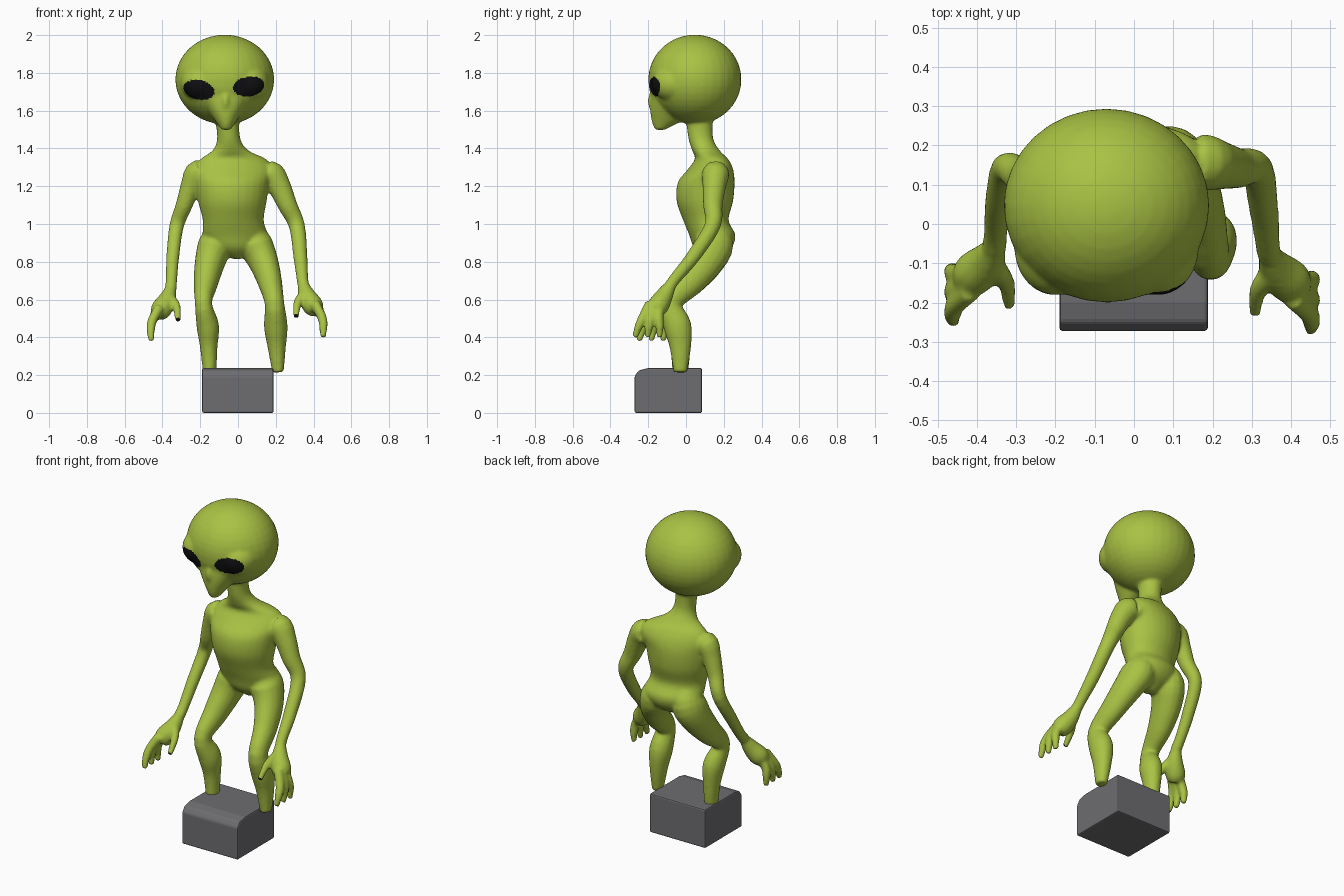
import bpy, bmesh, math
from mathutils import Vector, Matrix

cube = bpy.data.objects.get("Cube")
if cube:
    bpy.data.objects.remove(cube, do_unlink=True)


def material(name, color):
    m = bpy.data.materials.new(name)
    m.use_nodes = True
    m.diffuse_color = (*color, 1)
    bsdf = m.node_tree.nodes["Principled BSDF"]
    bsdf.inputs["Base Color"].default_value = (*color, 1)
    bsdf.inputs["Roughness"].default_value = 0.7
    return m


green = material("lime_skin", (0.40, 0.54, 0.057))
black = material("eye_black", (0.005, 0.005, 0.006))
gray = material("block_gray", (0.155, 0.155, 0.165))


def link(name, mesh):
    ob = bpy.data.objects.new(name, mesh)
    bpy.context.collection.objects.link(ob)
    return ob


def spline(stops, steps=4):
    """Smooth curve through stops, easing position and radii together."""
    s = [Vector(p) for p in stops]
    out = []
    for i in range(len(s) - 1):
        a, b, c, d = s[max(i - 1, 0)], s[i], s[i + 1], s[min(i + 2, len(s) - 1)]
        for k in range(steps):
            t = k / steps
            out.append(0.5 * (2 * b + (c - a) * t + (2 * a - 5 * b + 4 * c - d) * t ** 2
                              + (3 * b - a - 3 * c + d) * t ** 3))
    return out + [s[-1]]


def tube(bm, stops, depth=1.0, flat=False, yaw=0.0, sides=16):
    """Loft of elliptical rings; each stop is (x, y, z, rx[, ry])."""
    path = spline(stops)
    pts = [Vector(p[:3]) for p in path]
    rings = []
    for i, p in enumerate(path):
        t = (pts[min(i + 1, len(pts) - 1)] - pts[max(i - 1, 0)]).normalized()
        if flat:
            t = Vector((0, 0, 1))
        across = Vector((math.cos(yaw), math.sin(yaw), 0))
        across = (across - t * across.dot(t)).normalized()
        other = t.cross(across)
        rx = p[3]
        ry = p[4] if len(p) > 4 else rx * depth
        rings.append([bm.verts.new(pts[i] + across * rx * math.cos(a) + other * ry * math.sin(a))
                      for a in (2 * math.pi * k / sides for k in range(sides))])
    for low, high in zip(rings, rings[1:]):
        for k in range(sides):
            n = (k + 1) % sides
            bm.faces.new((low[k], low[n], high[n], high[k]))
    bm.faces.new(rings[0][::-1])
    bm.faces.new(rings[-1])


def ellipsoid(bm, center, radii):
    bmesh.ops.create_uvsphere(bm, u_segments=32, v_segments=20, radius=1,
                              matrix=Matrix.Translation(center) @ Matrix.Diagonal((*radii, 1)))


def hand(bm, wrist, side):
    """Palm, three drooping fingers and a thumb, placed from the wrist."""
    def part(stops):
        tube(bm, [(wrist[0] + side * x, wrist[1] + y, wrist[2] + z, r) for x, y, z, r in stops], sides=12)
    part([(0, 0, 0, .03), (.02, -.035, -.06, .048), (.05, -.065, -.11, .057), (.07, -.085, -.14, .045)])
    for i in range(3):
        part([(.06, -.06 - .025 * i, -.10, .028), (.098, -.065 - .04 * i, -.17, .026),
              (.107, -.06 - .055 * i, -.22, .023), (.104, -.06 - .065 * i, -.28, .016)])
    part([(0, -.05, -.06, .03), (-.03, -.09, -.10, .023), (-.037, -.15, -.172, .016)])


bm = bmesh.new()

# Torso and neck
tube(bm, [(-.005, .13, .815, .02, .03), (-.01, .14, .87, .13, .095),
          (-.015, .14, .94, .172, .12), (-.025, .105, 1.02, .163, .118),
          (-.03, .10, 1.12, .183, .148), (-.03, .107, 1.22, .198, .148),
          (-.022, .13, 1.29, .21, .115), (-.025, .135, 1.345, .175, .082),
          (-.04, .105, 1.39, .095, .072), (-.05, .077, 1.46, .06, .066),
          (-.06, .07, 1.60, .068, .075)], flat=True, yaw=0.2, sides=28)

# Skull, face, brows, jaw and nose
ellipsoid(bm, (-.07, .047, 1.765), (.262, .247, .237))
ellipsoid(bm, (-.07, -.03, 1.73), (.18, .167, .12))
for x in (-.20, .06):
    ellipsoid(bm, (x, -.06, 1.745), (.105, .122, .10))
tube(bm, [(-.068, -.05, 1.70, .16, .135), (-.066, -.08, 1.61, .10, .11),
          (-.064, -.10, 1.55, .06, .083), (-.063, -.118, 1.525, .042, .058),
          (-.063, -.138, 1.498, .025, .026)], flat=True, sides=24)
ellipsoid(bm, (-.066, -.18, 1.65), (.022, .022, .05))

# Arms and hands
left_wrist, right_wrist = (.345, -.08, .68), (-.355, -.06, .66)
tube(bm, [(.07, .155, 1.24, .06), (.165, .157, 1.265, .074), (.215, .15, 1.205, .063),
          (.262, .142, 1.10, .052), (.312, .14, .99, .043), (.33, .04, .83, .038),
          (.34, -.05, .72, .032), (*left_wrist, .032)])
tube(bm, [(-.11, .10, 1.24, .06), (-.205, .105, 1.275, .07), (-.25, .11, 1.20, .055),
          (-.285, .12, 1.10, .045), (-.325, .142, .99, .039), (-.345, .055, .83, .035),
          (-.352, -.02, .71, .031), (*right_wrist, .032)])
hand(bm, left_wrist, 1)
hand(bm, right_wrist, -1)

# Legs
tube(bm, [(.065, .12, 1.0, .05), (.09, .145, .90, .09), (.135, .105, .80, .079),
          (.17, .02, .69, .064), (.193, -.082, .58, .052), (.20, -.045, .46, .063),
          (.205, -.03, .35, .049), (.212, -.03, .215, .031)], depth=1.18)
tube(bm, [(-.095, .12, 1.0, .05), (-.118, .145, .90, .09), (-.148, .105, .80, .081),
          (-.17, .02, .69, .065), (-.183, -.082, .58, .046), (-.16, -.045, .46, .06),
          (-.155, -.03, .35, .047), (-.15, -.03, .215, .036)], depth=1.18)

bmesh.ops.recalc_face_normals(bm, faces=bm.faces)
rough = bpy.data.meshes.new("body_parts")
bm.to_mesh(rough)
bm.free()

# Fuse the parts into one continuous skin
body = link("body", rough)
fuse = body.modifiers.new("fuse", 'REMESH')
fuse.mode = 'VOXEL'
fuse.voxel_size = 0.008
soften = body.modifiers.new("soften", 'SMOOTH')
soften.factor = 0.5
soften.iterations = 12
skin = bpy.data.meshes.new_from_object(body.evaluated_get(bpy.context.evaluated_depsgraph_get()))
body.modifiers.clear()
body.data = skin
bpy.data.meshes.remove(rough)
skin.materials.clear()
skin.materials.append(green)
skin.materials.append(black)


# Slanted oval eyes and dark thumb tips
def in_eye(c, x, z, tilt):
    dx, dz = c.x - x, c.z - z
    u = dx * math.cos(tilt) + dz * math.sin(tilt)
    v = dz * math.cos(tilt) - dx * math.sin(tilt)
    return c.y < 0 and (u / .083) ** 2 + (v / .052) ** 2 < 1


thumb_tips = [Vector((w[0] - s * .037, w[1] - .152, w[2] - .172))
              for w, s in ((left_wrist, 1), (right_wrist, -1))]
for f in skin.polygons:
    c = f.center
    eye = in_eye(c, -.207, 1.71, -.2) or in_eye(c, .057, 1.728, .15)
    nail = any((c - t).length < .016 for t in thumb_tips)
    f.material_index = 1 if eye or nail else 0
    f.use_smooth = True

# Block underfoot, with a chamfered front edge
bm = bmesh.new()
outline = [(-.272, 0), (.085, 0), (.085, .237), (-.20, .237), (-.25, .225), (-.272, .195)]
face = bm.faces.new([bm.verts.new((-.19, y, z)) for y, z in outline])
ext = bmesh.ops.extrude_face_region(bm, geom=[face])
bmesh.ops.translate(bm, vec=(.378, 0, 0),
                    verts=[v for v in ext["geom"] if isinstance(v, bmesh.types.BMVert)])
bmesh.ops.recalc_face_normals(bm, faces=bm.faces)
mesh = bpy.data.meshes.new("block")
bm.to_mesh(mesh)
bm.free()
mesh.materials.append(gray)
block = link("block", mesh)
bevel = block.modifiers.new("bevel", 'BEVEL')
bevel.width = 0.008
bevel.segments = 2
